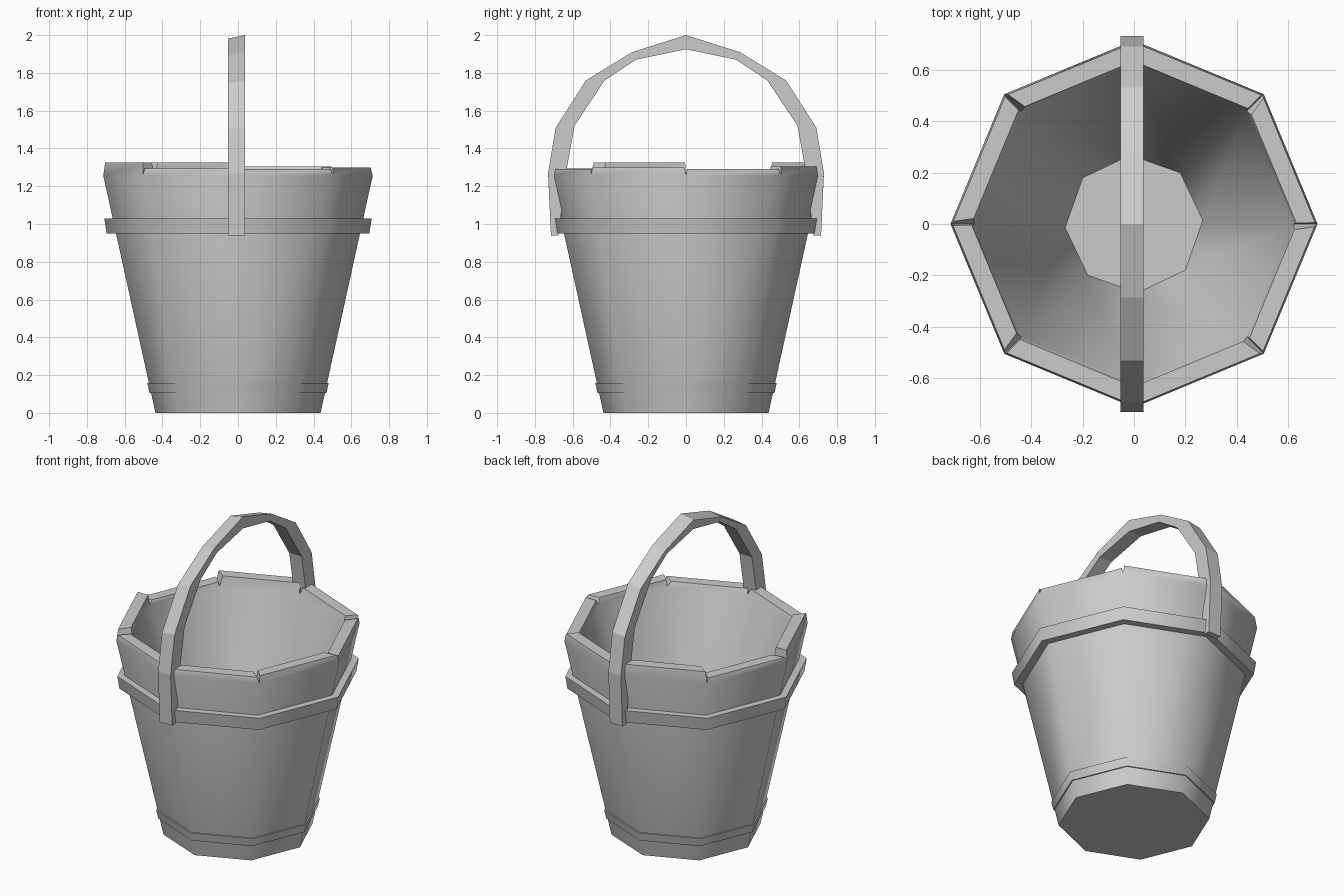
import bpy, bmesh, math
from mathutils import Vector

if "Cube" in bpy.data.objects:
    bpy.data.objects.remove(bpy.data.objects["Cube"], do_unlink=True)

SIDES = 8

grey = bpy.data.materials.new("plain grey")
grey.use_nodes = True
colour = (0.6, 0.6, 0.6, 1)
grey.diffuse_color = colour
grey.node_tree.nodes["Principled BSDF"].inputs["Base Color"].default_value = colour


def finish(bm, name, angle):
    """Turn a bmesh into a named object, smooth below the given angle."""
    bmesh.ops.recalc_face_normals(bm, faces=bm.faces[:])
    mesh = bpy.data.meshes.new(name)
    bm.to_mesh(mesh)
    bm.free()
    mesh.materials.append(grey)
    obj = bpy.data.objects.new(name, mesh)
    bpy.context.collection.objects.link(obj)
    bpy.ops.object.select_all(action='DESELECT')
    obj.select_set(True)
    bpy.context.view_layer.objects.active = obj
    bpy.ops.object.shade_smooth_by_angle(angle=math.radians(angle))
    return obj


def ring(bm, radius, z, turn=0):
    """Eight vertices with a corner on each axis."""
    verts = []
    for i in range(SIDES):
        a = math.tau * i / SIDES + math.radians(turn)
        verts.append(bm.verts.new((radius * math.cos(a), radius * math.sin(a), z)))
    return verts


def bridge(bm, lower, upper):
    for i in range(len(lower)):
        j = (i + 1) % len(lower)
        bm.faces.new((lower[i], lower[j], upper[j], upper[i]))


# Bucket body: tapered outside, hollow inside
bm = bmesh.new()
base = ring(bm, 0.437, 0)
outer = ring(bm, 0.713, 1.255)
inner = ring(bm, 0.62, 1.26)
floor = ring(bm, 0.268, 0.1, turn=3)
bm.faces.new(base)
bm.faces.new(floor)
bridge(bm, base, outer)
bridge(bm, floor, inner)

# Uneven stave tops, one per side, with a notch at every corner
tops = [1.29, 1.305, 1.325, 1.285, 1.325, 1.295, 1.29, 1.3]


def raised(a, b, t, scale, z):
    p = a.co.lerp(b.co, t) * scale
    return bm.verts.new((p.x, p.y, z))


for i, z in enumerate(tops):
    j = (i + 1) % SIDES
    out_a = raised(outer[i], outer[j], 0.01, 0.99, z)
    out_b = raised(outer[i], outer[j], 0.98, 0.99, z)
    in_a = raised(inner[i], inner[j], 0.01, 1.02, z)
    in_b = raised(inner[i], inner[j], 0.95, 1.02, z)
    bm.faces.new((outer[i], outer[j], out_b, out_a))
    bm.faces.new((out_a, out_b, in_b, in_a))
    bm.faces.new((in_a, in_b, inner[j], inner[i]))
    bm.faces.new((outer[i], out_a, in_a, inner[i]))
    bm.faces.new((outer[j], inner[j], in_b, out_b))
finish(bm, "bucket_body", 50)


# Hoops around the body
def hoop(name, z0, z1, r0, r1, depth):
    bm = bmesh.new()
    section = [(r0 - depth, z0), (r0, z0), (r1, z1), (r1 - depth, z1)]
    rings = [ring(bm, r, z) for r, z in section]
    for k in range(4):
        bridge(bm, rings[k], rings[(k + 1) % 4])
    finish(bm, name, 50)


hoop("upper_hoop", 0.95, 1.03, 0.695, 0.708, 0.08)
hoop("lower_hoop", 0.105, 0.158, 0.468, 0.48, 0.05)

# Handle: faceted strap arched from front to back
outer_arc = [(0.715, 0.94), (0.73, 1.27), (0.69, 1.51), (0.53, 1.76), (0.285, 1.91)]
inner_arc = [(0.675, 0.94), (0.63, 1.3), (0.59, 1.52), (0.43, 1.76), (0.265, 1.87)]


def full_arc(half, peak):
    return [(-y, z) for y, z in half] + [(0, peak)] + half[::-1]


bm = bmesh.new()
sections = []
for (yo, zo), (yi, zi) in zip(full_arc(outer_arc, 2.0), full_arc(inner_arc, 1.925)):
    tilt = 0.018 * max(0, zo - 1)
    corners = [(-0.052, yo, zo - tilt), (0.036, yo, zo), (0.036, yi, zi), (-0.052, yi, zi)]
    sections.append([bm.verts.new(Vector(c)) for c in corners])
for low, high in zip(sections, sections[1:]):
    bridge(bm, low, high)
bm.faces.new(sections[0])
bm.faces.new(sections[-1])
finish(bm, "handle", 10)
